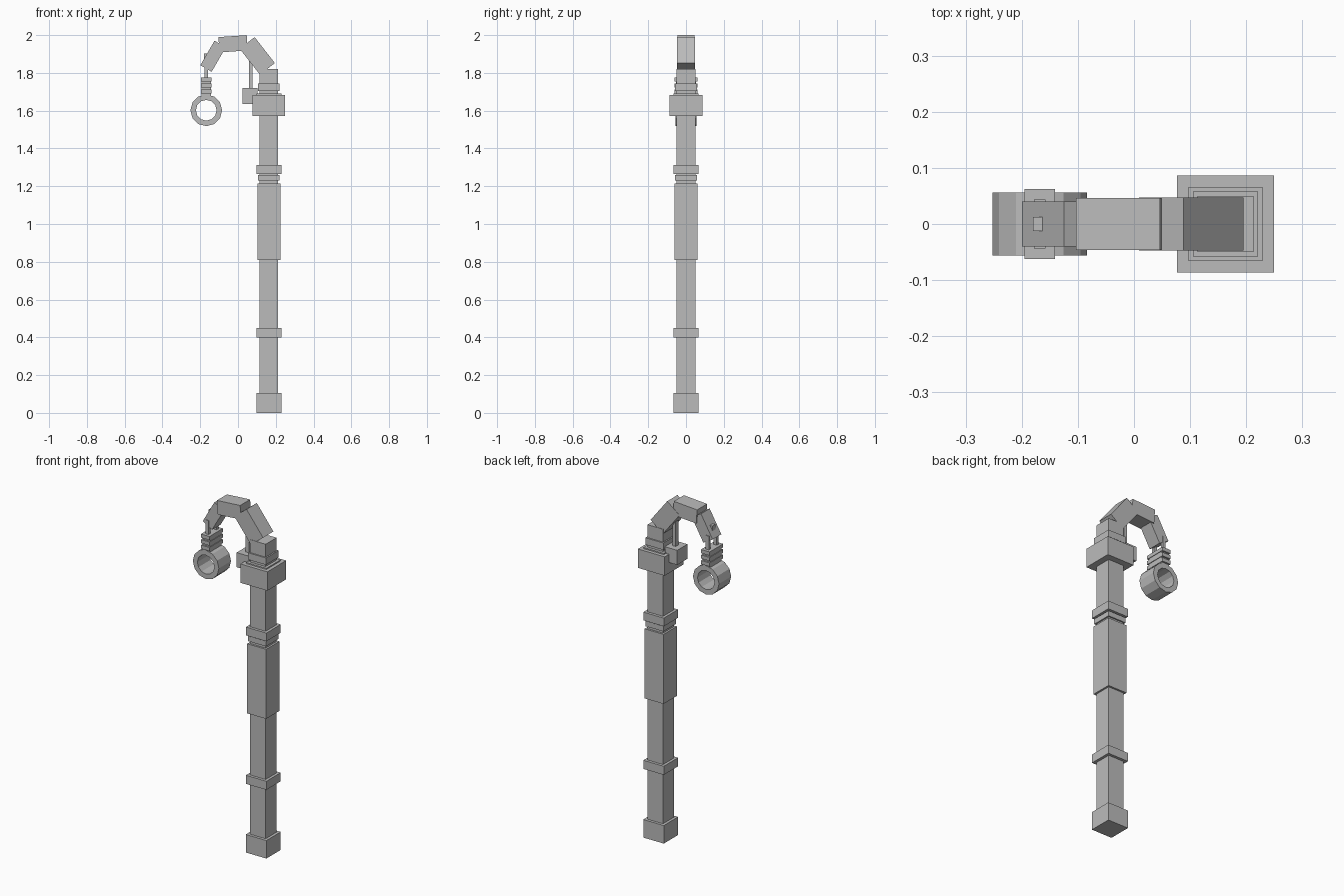
import bpy, bmesh, math
from mathutils import Matrix

cube = bpy.data.objects.get("Cube")
if cube:
    bpy.data.objects.remove(cube, do_unlink=True)

grey = bpy.data.materials.new("stone_grey")
grey.use_nodes = True
COLOUR = (0.5, 0.5, 0.5, 1)
grey.diffuse_color = COLOUR
grey.node_tree.nodes["Principled BSDF"].inputs["Base Color"].default_value = COLOUR


def finish(name, bm):
    mesh = bpy.data.meshes.new(name)
    bmesh.ops.recalc_face_normals(bm, faces=bm.faces[:])
    bm.to_mesh(mesh)
    bm.free()
    mesh.materials.append(grey)
    obj = bpy.data.objects.new(name, mesh)
    bpy.context.collection.objects.link(obj)
    return obj


def box(name, centre, size, tilt=0):
    """Box of full size, tilted about the y axis in degrees."""
    bm = bmesh.new()
    m = (Matrix.Translation(centre) @ Matrix.Rotation(math.radians(tilt), 4, 'Y')
         @ Matrix.Diagonal((*size, 1)))
    bmesh.ops.create_cube(bm, size=1, matrix=m)
    return finish(name, bm)


def band(name, x, half_x, half_y, low, high):
    """Upright block between two heights."""
    return box(name, (x, 0, (low + high) / 2), (2 * half_x, 2 * half_y, high - low))


# Square shaft with its collars, grip and cap
POST_X = 0.163
for name, half, low, high in [
    ("shaft", 0.05, 0.05, 1.82),
    ("foot_block", 0.066, 0, 0.105),
    ("lower_collar", 0.066, 0.4, 0.45),
    ("grip", 0.061, 0.81, 1.215),
    ("thin_collar", 0.058, 1.23, 1.26),
    ("upper_collar", 0.066, 1.265, 1.313),
    ("cap_block", 0.0865, 1.573, 1.683),
    ("neck_ring_lower", 0.066, 1.683, 1.69),
    ("neck_ring_upper", 0.058, 1.705, 1.745),
]:
    band(name, POST_X, half, half, low, high)

# Hooked head made of three tilted blocks
box("hook_rise", (0.102, 0, 1.89), (0.174, 0.095, 0.1), 52)
box("hook_crown", (-0.026, 0, 1.954), (0.15, 0.092, 0.081), -4)
box("hook_tip", (-0.132, 0, 1.888), (0.15, 0.08, 0.069), -60)

# Weight hanging inside the hook
band("weight_block", 0.064, 0.04, 0.047, 1.635, 1.72)
band("weight_rod", 0.068, 0.01, 0.012, 1.7, 1.9)

# Pendant hanger: two prongs, a peg and a ribbed block
RING_X = -0.168
band("hanger_peg", -0.17, 0.01, 0.0125, 1.84, 1.903)
for side, y in (("left", 0.036), ("right", -0.036)):
    box(side + "_prong", (RING_X, y, 1.81), (0.02, 0.016, 0.09))
band("ribbed_core", RING_X, 0.024, 0.052, 1.665, 1.775)
for i in range(3):
    low = 1.69 + i * 0.032
    band(f"rib_{i + 1}", RING_X, 0.0275, 0.062, low, low + 0.021)

# Twelve-sided pendant ring with its axis along y
SIDES = 12
bm = bmesh.new()
loops = []
for radius, y in ((0.084, -0.056), (0.084, 0.056), (0.055, 0.056), (0.055, -0.056)):
    loops.append([bm.verts.new((RING_X + radius * math.cos(math.tau * i / SIDES), y,
                                1.602 + radius * math.sin(math.tau * i / SIDES)))
                  for i in range(SIDES)])
for k, loop in enumerate(loops):
    other = loops[(k + 1) % len(loops)]
    for i in range(SIDES):
        j = (i + 1) % SIDES
        bm.faces.new((loop[i], loop[j], other[j], other[i]))
finish("pendant_ring", bm)
